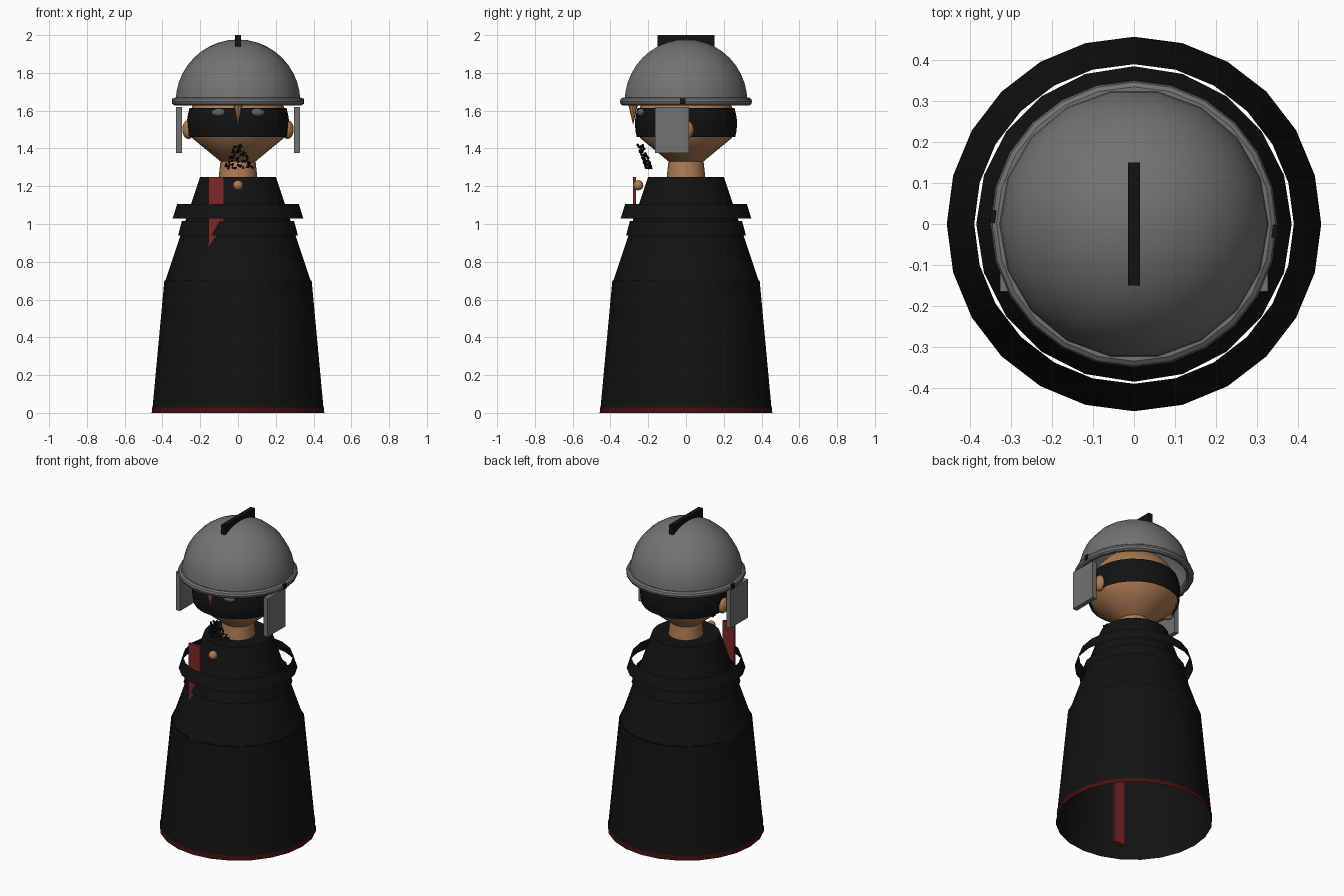
import bpy, bmesh, math, random
from mathutils import Matrix, Vector

if "Cube" in bpy.data.objects:
    bpy.data.objects.remove(bpy.data.objects["Cube"])

random.seed(4)


def mat(name, r, g, b):
    m = bpy.data.materials.new(name)
    m.diffuse_color = (r, g, b, 1)
    m.use_nodes = True
    m.node_tree.nodes["Principled BSDF"].inputs["Base Color"].default_value = m.diffuse_color
    return m


BLACK = mat("black_cloth", 0.006, 0.006, 0.006)
STEEL = mat("steel_grey", 0.17, 0.17, 0.17)
SKIN = mat("skin", 0.42, 0.20, 0.085)
RED = mat("red_sash", 0.20, 0.02, 0.02)
DARK_RED = mat("dark_red_trim", 0.06, 0.005, 0.005)
BROW = mat("brow_grey", 0.12, 0.12, 0.12)


def finish(name, bm, material, smooth=True):
    bmesh.ops.remove_doubles(bm, verts=bm.verts, dist=1e-5)
    bmesh.ops.recalc_face_normals(bm, faces=bm.faces)
    me = bpy.data.meshes.new(name)
    bm.to_mesh(me)
    bm.free()
    me.materials.append(material)
    if smooth:
        for p in me.polygons:
            p.use_smooth = True
        me.set_sharp_from_angle(angle=math.radians(35))
    ob = bpy.data.objects.new(name, me)
    bpy.context.collection.objects.link(ob)
    return ob


def lathe(name, profile, sides, material, cap_bottom=False, cap_top=False):
    """Revolve (radius, z) points about the z axis."""
    bm = bmesh.new()
    rings = []
    for r, z in profile:
        if r < 1e-4:
            rings.append([bm.verts.new((0, 0, z))] * sides)
        else:
            rings.append([bm.verts.new((r * math.cos(math.tau * i / sides),
                                        r * math.sin(math.tau * i / sides), z))
                          for i in range(sides)])
    for a, b in zip(rings, rings[1:]):
        for i in range(sides):
            j = (i + 1) % sides
            corners = list(dict.fromkeys((a[i], a[j], b[j], b[i])))
            bm.faces.new(corners)
    if cap_bottom:
        bm.faces.new(rings[0][::-1])
    if cap_top:
        bm.faces.new(rings[-1])
    return finish(name, bm, material)


def box(name, center, size, material):
    bm = bmesh.new()
    bmesh.ops.create_cube(bm, size=1, matrix=Matrix.Translation(center) @ Matrix.Diagonal((*size, 1)))
    return finish(name, bm, material, smooth=False)


def ball(name, center, radii, material):
    bm = bmesh.new()
    bmesh.ops.create_uvsphere(bm, u_segments=16, v_segments=10, radius=1,
                              matrix=Matrix.Translation(center) @ Matrix.Diagonal((*radii, 1)))
    return finish(name, bm, material)


def sphere_arc(radius, cz, z0, z1, n):
    """Profile points on a sphere between two heights."""
    a0, a1 = (math.asin(max(-1.0, min(1.0, (z - cz) / radius))) for z in (z0, z1))
    angles = [a0 + (a1 - a0) * i / n for i in range(n + 1)]
    return [(radius * math.cos(a), cz + radius * math.sin(a)) for a in angles]


# Robe: open skirt, hem trim, capped upper body
lathe("robe_skirt", [(0.455, 0.0), (0.39, 0.70)], 24, BLACK)
lathe("hem_trim", [(0.457, 0.0), (0.4545, 0.028)], 24, DARK_RED)
lathe("robe_upper", [(0.385, 0.70), (0.20, 1.25)], 20, BLACK, True, True)

# Belt and loose shoulder ring
lathe("belt", [(0.317, 0.94), (0.297, 1.016)], 20, BLACK)
lathe("shoulder_ring", [(0.346, 1.03), (0.322, 1.105)], 20, BLACK)

# Sash strip running down through the robe, and clasp
box("sash", (-0.115, -0.272, 0.63), (0.08, 0.015, 1.24), RED)
ball("clasp", (0, -0.253, 1.205), (0.027, 0.027, 0.027), SKIN)

# Neck and head
lathe("neck", [(0.103, 1.24), (0.09, 1.36)], 20, SKIN, True, True)
jaw = [(0.0, 1.31), (0.085, 1.325), (0.17, 1.395), (0.243, 1.455)]
lathe("head", jaw + sphere_arc(0.26, 1.53, 1.49, 1.79, 9), 24, SKIN)
lathe("head_band", sphere_arc(0.27, 1.53, 1.46, 1.615, 5), 24, BLACK)

# Nose pointing down
bm = bmesh.new()
bmesh.ops.create_cone(bm, cap_ends=True, segments=8, radius1=0.0005, radius2=0.026, depth=0.11,
                      matrix=Matrix.Translation((0, -0.28, 1.58)))
finish("nose", bm, SKIN)

# Mirrored ears, brows, cheek plates and rim studs
for side, s in (("left", -1), ("right", 1)):
    ball(side + "_ear", (s * 0.262, 0, 1.50), (0.033, 0.042, 0.05), SKIN)
    ball(side + "_brow", (s * 0.10, -0.235, 1.59), (0.042, 0.025, 0.022), BROW)
    box(side + "_cheek_plate", (s * 0.312, -0.075, 1.4975), (0.03, 0.18, 0.245), STEEL)
    box(side + "_rim_stud", (s * 0.337, -s * 0.018, 1.65), (0.026, 0.03, 0.03), BLACK)

# Helmet dome, rim and crest
lathe("helmet_dome", sphere_arc(0.33, 1.647, 1.647, 1.977, 10), 18, STEEL)
rim = [(0.328 + 0.022 * math.cos(math.tau * i / 10),
        1.648 + 0.022 * math.sin(math.tau * i / 10)) for i in range(11)]
lathe("helmet_rim", rim, 24, STEEL)
box("helmet_crest", (0, 0, 1.97), (0.03, 0.30, 0.06), BLACK)

# Beard of small beads, wider and closer to the neck at the bottom
bm = bmesh.new()
for _ in range(75):
    t = random.random() ** 0.8
    w = 0.015 + 0.07 * t
    p = Vector((random.uniform(-1, 1) * w,
                -0.245 + 0.045 * t + random.uniform(-0.012, 0.02), 1.42 - 0.125 * t))
    bmesh.ops.create_icosphere(bm, subdivisions=1, radius=0.0075, matrix=Matrix.Translation(p))
finish("beard", bm, BLACK)
